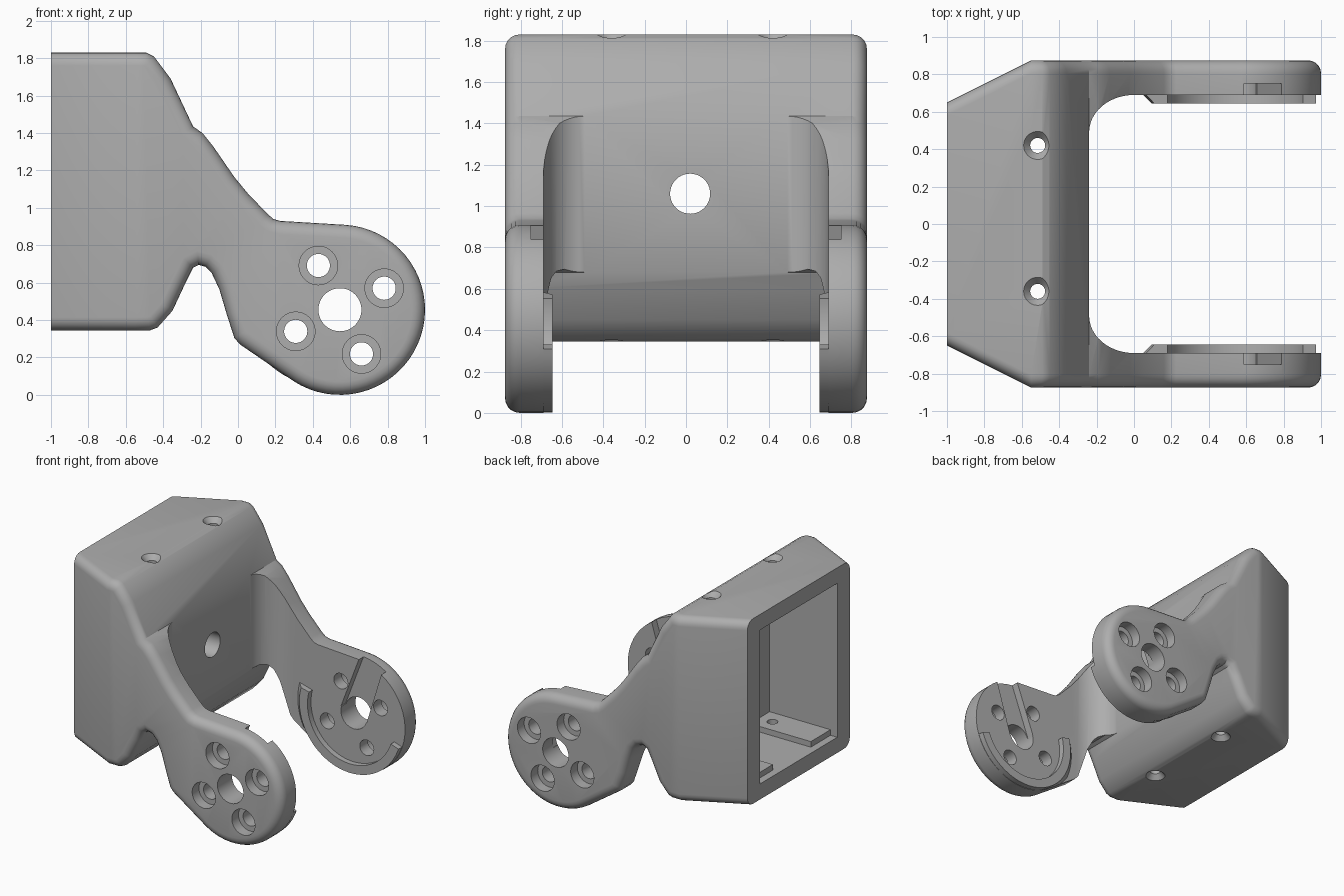
import bpy, bmesh
from math import cos, sin, radians, pi
from mathutils import Vector

if "Cube" in bpy.data.objects:
    bpy.data.objects.remove(bpy.data.objects["Cube"], do_unlink=True)

grey = bpy.data.materials.new("plain grey")
grey.use_nodes = True
GREY = (0.42, 0.42, 0.42, 1)
grey.diffuse_color = GREY
grey.node_tree.nodes["Principled BSDF"].inputs["Base Color"].default_value = GREY

HUB = Vector((0.545, 0.455))   # pivot centre in x, z
HUB_R = 0.455
HALF = 0.875                   # half width of the part


def place(axis, u, v, w):
    """Plane coordinates u, v plus depth w along the given axis."""
    return {"x": (w, u, v), "y": (u, w, v), "z": (u, v, w)}[axis]


def to_object(name, bm):
    bmesh.ops.recalc_face_normals(bm, faces=bm.faces)
    mesh = bpy.data.meshes.new(name)
    bm.to_mesh(mesh)
    bm.free()
    mesh.materials.append(grey)
    obj = bpy.data.objects.new(name, mesh)
    bpy.context.collection.objects.link(obj)
    return obj


def stack(name, axis, loops):
    """Skin a list of (outline, depth) layers into a closed solid."""
    bm = bmesh.new()
    rows = [[bm.verts.new(place(axis, p[0], p[1], w)) for p in pts] for pts, w in loops]
    n = len(rows[0])
    for a, b in zip(rows, rows[1:]):
        for i in range(n):
            j = (i + 1) % n
            bm.faces.new((a[i], a[j], b[j], b[i]))
    bm.faces.new(rows[0])
    bm.faces.new(rows[-1])
    return to_object(name, bm)


def prism(name, axis, pts, lo, hi):
    return stack(name, axis, [(pts, lo), (pts, hi)])


def box(name, x, y, z):
    return prism(name, "z", [(x[0], y[0]), (x[1], y[0]), (x[1], y[1]), (x[0], y[1])], *z)


def lathe(name, axis, u, v, stations, n=40):
    """Round solid made of (depth, radius) stations."""
    return stack(name, axis, [([(u + r * cos(2 * pi * i / n), v + r * sin(2 * pi * i / n))
                                for i in range(n)], w) for w, r in stations])


def inset(pts, d):
    """Offset a clockwise outline inward with mitred corners."""
    out = []
    pts = [Vector(p) for p in pts]
    for i, p in enumerate(pts):
        a = (p - pts[i - 1]).normalized()
        b = (pts[(i + 1) % len(pts)] - p).normalized()
        na, nb = Vector((a.y, -a.x)), Vector((b.y, -b.x))
        out.append(p + (na + nb) * (d / (1 + na.dot(nb))))
    return out


def cut(obj, cutter):
    mod = obj.modifiers.new("cut", "BOOLEAN")
    mod.operation = "DIFFERENCE"
    mod.solver = "EXACT"
    mod.object = cutter
    dg = bpy.context.evaluated_depsgraph_get()
    mesh = bpy.data.meshes.new_from_object(obj.evaluated_get(dg))
    obj.modifiers.clear()
    obj.data = mesh
    bpy.data.objects.remove(cutter, do_unlink=True)


# Side outline: housing, sloping arm, round hub, notch under the arm
outline = [(-1.3, 1.83), (-0.49, 1.83), (-0.45, 1.81), (-0.36, 1.69), (-0.24, 1.435),
           (-0.19, 1.40), (-0.13, 1.325), (-0.02, 1.165), (0.05, 1.08), (0.16, 0.965),
           (0.19, 0.94), (0.225, 0.93)]
for i in range(37):
    t = radians(86 - i * 208.6 / 36)
    outline.append((HUB.x + HUB_R * cos(t), HUB.y + HUB_R * sin(t)))
outline += [(0.01, 0.27), (-0.02, 0.305), (-0.06, 0.43), (-0.10, 0.565), (-0.14, 0.65),
            (-0.175, 0.685), (-0.21, 0.695), (-0.24, 0.68), (-0.28, 0.60), (-0.35, 0.45),
            (-0.43, 0.36), (-0.47, 0.345), (-1.3, 0.345)]

# Solid bracket with rounded outer rims
R = 0.07
layers = [(inset(outline, R * (1 - cos(k * pi / 10))), HALF - R + R * sin(k * pi / 10))
          for k in range(6)]
bracket = stack("bracket", "y", [(p, -w) for p, w in reversed(layers)] + layers)

# Trim the rear flat and taper the housing sides
bm = bmesh.new()
bm.from_mesh(bracket.data)
for x, trim in ((-1, True), (-0.55, False)):
    bmesh.ops.bisect_plane(bm, geom=bm.verts[:] + bm.edges[:] + bm.faces[:],
                           plane_co=(x, 0, 0), plane_no=(1, 0, 0), clear_inner=trim)
    if trim:
        bmesh.ops.holes_fill(bm, edges=[e for e in bm.edges if e.is_boundary], sides=0)
for v in bm.verts:
    if v.co.x < -0.55:
        v.co.y -= (0.5 if v.co.y > 0 else -0.5) * (-0.55 - v.co.x)
bmesh.ops.recalc_face_normals(bm, faces=bm.faces)
bm.to_mesh(bracket.data)
bm.free()

# Gap between the arms, with swept inner corners
corner = [(-0.24 * cos(i * pi / 24), 0.49 + 0.2 * sin(i * pi / 24)) for i in range(13)]
gap = [(1.3, -0.69)] + [(x, -y) for x, y in reversed(corner)] + corner + [(1.3, 0.69)]
cut(bracket, prism("gap_cutter", "z", gap, -0.2, 2.2))

# Hollow housing, open at the rear
cut(bracket, box("cavity_cutter", (-1.2, -0.4), (-0.49, 0.49), (0.47, 1.705)))
cut(bracket, lathe("cable_hole_cutter", "x", 0.02, 1.06, [(-0.6, 0.097), (0, 0.097)]))

# Screw pads in the four corners of the cavity
pads = [box("screw_pad", (-0.94, -0.39), y, z) for y in ((-0.5, -0.24), (0.24, 0.5))
        for z in ((0.46, 0.515), (1.66, 1.715))]

# Countersunk screw holes through top and bottom
for y in (-0.36, 0.42):
    for target in [bracket] + pads:
        cut(target, lathe("screw_cutter", "z", -0.515, y,
                          [(0.305, 0.11), (0.385, 0.04), (1.79, 0.04), (1.87, 0.11)]))

# Pivot hole and four counterbored bolt holes through both arms
cut(bracket, lathe("pivot_cutter", "y", HUB.x, HUB.y, [(-1, 0.115), (1, 0.115)], 48))
for k in range(4):
    t = radians(26 + 90 * k)
    cut(bracket, lathe("bolt_cutter", "y", HUB.x + 0.263 * cos(t), HUB.y + 0.263 * sin(t),
                       [(-1, 0.103), (-0.79, 0.103), (-0.79, 0.062),
                        (0.79, 0.062), (0.79, 0.103), (1, 0.103)]))

# Horn slot and partial raised rim on each inner arm face
along = Vector((cos(radians(71)), sin(radians(71))))
side = Vector((along.y, -along.x))
slot = [HUB + along * a + side * s for a, s in ((0, -0.12), (0.6, -0.1), (0.6, 0.1), (0, 0.12))]
rims = []
for s, label in ((1, "left"), (-1, "right")):
    cut(bracket, prism("slot_cutter", "y", slot, s * 0.6, s * 0.75))
    bm = bmesh.new()
    rows = []
    for i in range(45):
        deg = 165 + 4 * i
        t = radians(deg)
        flare = 0.045 * max(0, min(1, (235 - deg) / 30))
        section = ((0.38, 0.7), (0.38, 0.645), (0.452, 0.645), (0.452 + flare, 0.69), (0.452, 0.7))
        rows.append([bm.verts.new((HUB.x + r * cos(t), s * y, HUB.y + r * sin(t)))
                     for r, y in section])
    for a, b in zip(rows, rows[1:]):
        for i in range(5):
            j = (i + 1) % 5
            bm.faces.new((a[i], a[j], b[j], b[i]))
    bm.faces.new(rows[0])
    bm.faces.new(rows[-1])
    rims.append(to_object(label + "_arm_rim", bm))

# Smooth the curved surfaces, keep real edges sharp
bpy.ops.object.select_all(action="DESELECT")
for obj in [bracket] + pads + rims:
    obj.select_set(True)
bpy.context.view_layer.objects.active = bracket
bpy.ops.object.shade_smooth_by_angle(angle=radians(28))
